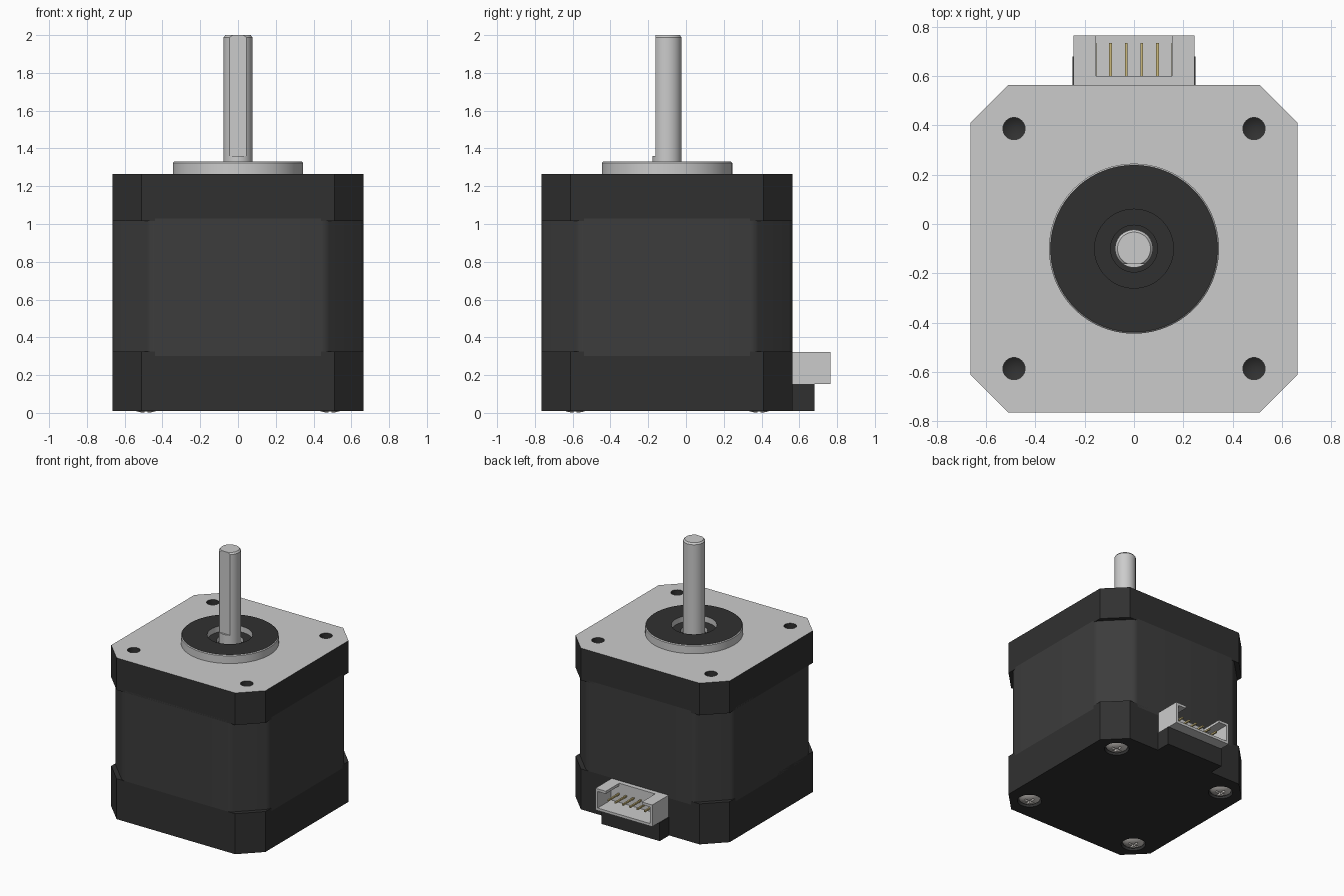
import bpy, bmesh, math

if "Cube" in bpy.data.objects:
    bpy.data.objects.remove(bpy.data.objects["Cube"])

CY = -0.1      # motor axis offset in y
HALF = 0.664   # half width of the square body
BOLT = 0.487   # bolt pattern half spacing


def material(name, r, g, b):
    m = bpy.data.materials.new(name)
    m.diffuse_color = (r, g, b, 1)
    m.use_nodes = True
    m.node_tree.nodes["Principled BSDF"].inputs["Base Color"].default_value = m.diffuse_color
    return m


DARK = material("dark_paint", 0.03, 0.03, 0.03)
STEEL = material("laminated_steel", 0.045, 0.045, 0.045)
GREY = material("bare_metal", 0.6, 0.6, 0.6)
SILVER = material("screw_metal", 0.6, 0.57, 0.54)
GOLD = material("pin_gold", 0.6, 0.48, 0.2)


def finish(bm, name, mats, smooth=None):
    bmesh.ops.remove_doubles(bm, verts=bm.verts, dist=1e-5)
    bmesh.ops.recalc_face_normals(bm, faces=bm.faces)
    me = bpy.data.meshes.new(name)
    bm.to_mesh(me)
    bm.free()
    ob = bpy.data.objects.new(name, me)
    bpy.context.collection.objects.link(ob)
    for m in mats:
        me.materials.append(m)
    if smooth:
        activate(ob)
        bpy.ops.object.shade_smooth_by_angle(angle=math.radians(smooth))
    return ob


def activate(ob):
    bpy.ops.object.select_all(action='DESELECT')
    ob.select_set(True)
    bpy.context.view_layer.objects.active = ob


def box(name, x0, x1, y0, y1, z0, z1, *mats):
    bm = bmesh.new()
    bmesh.ops.create_cube(bm, size=1)
    for v in bm.verts:
        v.co = ((x0 + x1) / 2 + v.co.x * (x1 - x0),
                (y0 + y1) / 2 + v.co.y * (y1 - y0),
                (z0 + z1) / 2 + v.co.z * (z1 - z0))
    return finish(bm, name, mats)


def lathe(name, profile, x, y, *mats, n=64):
    bm = bmesh.new()
    rings = [[bm.verts.new((x + r * math.cos(2 * math.pi * i / n),
                            y + r * math.sin(2 * math.pi * i / n), z))
              for i in range(n)] for r, z in profile]
    for a, b in zip(rings, rings[1:]):
        for i in range(n):
            j = (i + 1) % n
            bm.faces.new((a[i], a[j], b[j], b[i]))
    return finish(bm, name, mats, 30)


def prism(name, chamfer, z0, z1, *mats, round_edges=0):
    """Square block with cut corners."""
    c = HALF - chamfer
    pts = [(c, -HALF), (HALF, -c), (HALF, c), (c, HALF),
           (-c, HALF), (-HALF, c), (-HALF, -c), (-c, -HALF)]
    bm = bmesh.new()
    base = bm.faces.new([bm.verts.new((x, y + CY, z0)) for x, y in pts])
    ext = bmesh.ops.extrude_face_region(bm, geom=[base])
    for g in ext["geom"]:
        if isinstance(g, bmesh.types.BMVert):
            g.co.z = z1
    bmesh.ops.recalc_face_normals(bm, faces=bm.faces)
    if round_edges:
        up = [e for e in bm.edges if abs(e.verts[0].co.z - e.verts[1].co.z) > 0.1]
        bmesh.ops.bevel(bm, geom=up, offset=round_edges, segments=5,
                        profile=0.5, affect='EDGES')
    return finish(bm, name, mats, 30 if round_edges else None)


def cut(ob, *cutters):
    activate(ob)
    for c in cutters:
        c.hide_render = True
        m = ob.modifiers.new("cut", 'BOOLEAN')
        m.operation, m.solver, m.object = 'DIFFERENCE', 'EXACT', c
        bpy.ops.object.modifier_apply(modifier=m.name)
        bpy.data.objects.remove(c)


corners = [(sx * BOLT, CY + sy * BOLT) for sx in (-1, 1) for sy in (-1, 1)]

# Steel middle section with softened corner cuts
prism("stator_body", 0.2, 0.3, 1.03, STEEL, round_edges=0.025)

# Front cap: painted sides, bare top face, conical blind bolt holes
top = prism("top_cap", 0.153, 1.015, 1.265, DARK, GREY)
for f in top.data.polygons:
    f.material_index = 1 if f.normal.z > 0.9 else 0
cut(top, lathe("bearing_cutter", [(0, 1.15), (0.2, 1.15), (0.2, 1.3), (0, 1.3)], 0, CY),
    *[lathe("hole_cutter", [(0, 1.08), (0.045, 1.11), (0.045, 1.3), (0, 1.3)], x, y, n=32)
      for x, y in corners])

# Rear cap with screw counterbores
bottom = prism("bottom_cap", 0.153, 0.01, 0.325, DARK)
cut(bottom, *[lathe("bore_cutter", [(0, -0.05), (0.088, -0.05), (0.088, 0.06), (0, 0.06)],
                    x, y, n=32) for x, y in corners])

# Pilot boss: bare walls, dark upward faces
boss = lathe("pilot_boss", [(0, 1.15), (0.2, 1.15), (0.2, 1.255), (0.345, 1.255),
                            (0.345, 1.324), (0.339, 1.33), (0.16, 1.33), (0.16, 1.285),
                            (0.095, 1.285), (0.095, 1.25), (0, 1.25)],
             0, CY, GREY, DARK, n=96)
for f in boss.data.polygons:
    f.material_index = 1 if f.normal.z > 0.9 else 0

# Shaft with a flat on the front
shaft = lathe("shaft", [(0, 1.2), (0.077, 1.2), (0.077, 1.988), (0.067, 2.0), (0, 2.0)],
              0, CY, GREY)
cut(shaft, box("flat_cutter", -0.2, 0.2, CY - 0.3, CY - 0.062, 1.36, 2.1))

# Domed cross-head screws
for i, (x, y) in enumerate(corners):
    screw = lathe(f"screw_{i + 1}", [(0, 0), (0.035, 0.004), (0.06, 0.012), (0.076, 0.024),
                                     (0.081, 0.036), (0.081, 0.07), (0, 0.07)],
                  x, y, SILVER, n=32)
    w, l = 0.008, 0.042
    cut(screw, box("slot_cutter", x - w, x + w, y - l, y + l, -0.05, 0.03),
        box("slot_cutter", x - l, x + l, y - w, y + w, -0.05, 0.03))

# Ledge carrying the connector
box("connector_ledge", -0.25, 0.25, 0.5, 0.68, 0.01, 0.153, DARK)

# Connector shell, open at the back and notched on top
shell = box("connector_shell", -0.245, 0.245, 0.55, 0.765, 0.153, 0.322, GREY)
cut(shell, box("cavity_cutter", -0.225, 0.225, 0.6, 0.9, 0.173, 0.302),
    box("notch_cutter", -0.155, 0.155, 0.6, 0.9, 0.25, 0.4))

# Six contact pins
for i in range(6):
    x = (i - 2.5) * 0.063
    box(f"pin_{i + 1}", x - 0.006, x + 0.006, 0.59, 0.735, 0.232, 0.244, GOLD)
